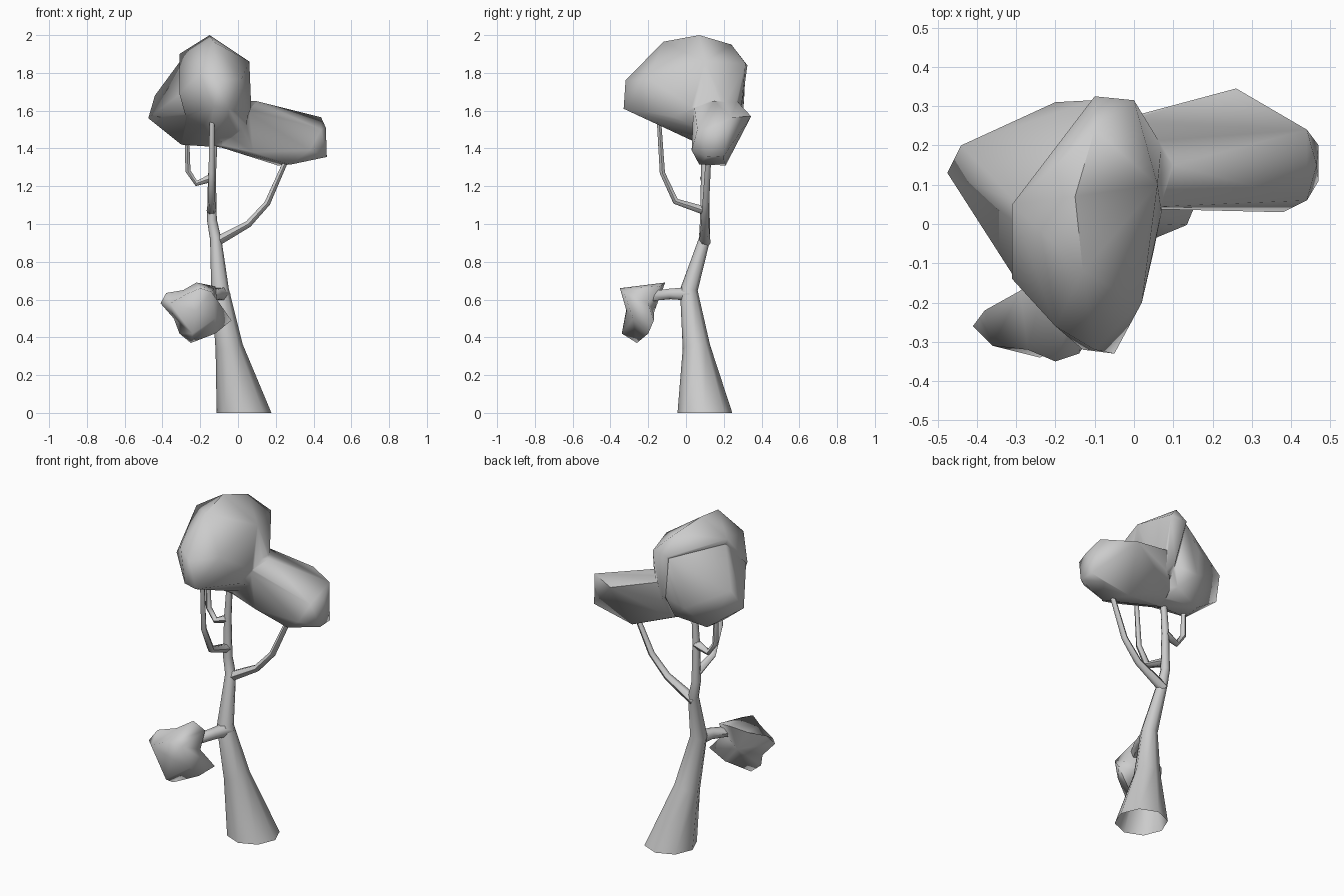
import bpy, bmesh, math
from mathutils import Vector

if "Cube" in bpy.data.objects:
    bpy.data.objects.remove(bpy.data.objects["Cube"])

def finish(bm, name, angle=60):
    bmesh.ops.recalc_face_normals(bm, faces=bm.faces)
    me = bpy.data.meshes.new(name)
    bm.to_mesh(me)
    bm.free()
    ob = bpy.data.objects.new(name, me)
    bpy.context.collection.objects.link(ob)
    smooth(ob, angle)
    return ob

def smooth(ob, angle):
    bpy.ops.object.select_all(action='DESELECT')
    ob.select_set(True)
    bpy.context.view_layer.objects.active = ob
    bpy.ops.object.shade_smooth_by_angle(angle=math.radians(angle))

def limb(name, path, sides, flat_base=False):
    """Tapered open tube through (x, y, z, radius) points."""
    bm = bmesh.new()
    pts = [Vector(p[:3]) for p in path]
    rings, prev = [], None
    for i, p in enumerate(pts):
        d = (pts[min(i + 1, len(pts) - 1)] - pts[max(i - 1, 0)]).normalized()
        if flat_base and i == 0:
            d = Vector((0, 0, 1))
        ref = prev or (Vector((1, 0, 0)) if abs(d.x) < 0.8 else Vector((0, 1, 0)))
        u = (ref - d * ref.dot(d)).normalized()
        v, prev = d.cross(u), u
        rings.append([bm.verts.new(p + path[i][3] * (u * math.cos(a) + v * math.sin(a)))
                      for a in (2 * math.pi * k / sides for k in range(sides))])
    for a, b in zip(rings, rings[1:]):
        for k in range(sides):
            n = (k + 1) % sides
            bm.faces.new((a[k], a[n], b[n], b[k]))
    return finish(bm, name)

def hull(name, pts):
    bm = bmesh.new()
    for p in pts:
        bm.verts.new(p)
    r = bmesh.ops.convex_hull(bm, input=bm.verts)
    loose = [g for g in set(r['geom_interior'] + r['geom_unused']) if isinstance(g, bmesh.types.BMVert)]
    bmesh.ops.delete(bm, geom=loose, context='VERTS')
    return finish(bm, name)

# Trunk and branches
limb("trunk", [(.032, .10, 0, .145), (-.047, .055, .35, .073), (-.095, .015, .65, .047),
               (-.118, .098, .92, .03), (-.138, .10, 1.02, .026),
               (-.138, .10, 1.25, .021), (-.125, .10, 1.46, .017)], 8, True)
limb("front_branch", [(-.14, .10, 1.07, .026), (-.14, -.055, 1.12, .019),
                      (-.14, -.125, 1.27, .016), (-.137, -.145, 1.58, .013)], 6)
limb("left_branch", [(-.138, .10, 1.245, .026), (-.22, .10, 1.215, .017),
                     (-.265, .10, 1.28, .016), (-.27, .10, 1.46, .013)], 6)
limb("right_branch", [(-.125, .10, .90, .03), (.055, .10, 1.0, .021),
                      (.155, .105, 1.11, .018), (.27, .12, 1.37, .014)], 6)
limb("lower_branch", [(-.08, .03, .63, .042), (-.11, -.08, .63, .032),
                      (-.155, -.17, .62, .03), (-.21, -.25, .57, .016)], 6)

# Crown: three lobes merged into one leaf mass
crown = hull("crown", [
    (-.15, .07, 2.0), (-.13, -.12, 1.965), (-.1, .24, 1.95), (-.31, .05, 1.9), (.06, .1, 1.86),
    (0, .315, 1.85), (-.1, .325, 1.84), (-.1, -.32, 1.76), (-.2, -.26, 1.8), (.02, -.2, 1.77),
    (-.05, -.33, 1.61), (-.13, -.32, 1.62), (-.31, -.14, 1.69), (-.28, -.13, 1.58),
    (.05, -.07, 1.57), (-.15, -.15, 1.545), (-.05, .03, 1.46), (-.15, .1, 1.41),
    (-.05, .29, 1.58), (.07, .2, 1.62), (.07, .03, 1.62), (.04, .2, 1.45)])
left = hull("left_lobe", [
    (-.475, .13, 1.56), (-.42, .06, 1.6), (-.44, .2, 1.68), (-.37, .12, 1.76), (-.2, .31, 1.7),
    (-.3, .08, 1.42), (-.28, .2, 1.42), (-.08, .1, 1.405), (-.1, .25, 1.46), (-.1, 0, 1.48),
    (-.33, -.04, 1.6), (-.2, .3, 1.55), (-.305, -.135, 1.69), (-.275, -.125, 1.58),
    (-.3, .055, 1.87), (-.105, .315, 1.83), (-.15, -.14, 1.55), (-.06, .28, 1.57)])
right = hull("right_lobe", [
    (.47, .2, 1.36), (.47, .11, 1.355), (.38, .03, 1.39), (.44, .06, 1.5), (.465, .15, 1.51),
    (.44, .24, 1.565), (.26, .345, 1.57), (.21, .21, 1.31), (.28, .07, 1.315), (.38, .2, 1.34),
    (.08, .05, 1.38), (.28, .065, 1.55), (-.04, .04, 1.65), (-.02, .27, 1.65), (-.06, .23, 1.43),
    (-.12, .09, 1.415), (.1, .15, 1.65)])
for lobe in (left, right):
    m = crown.modifiers.new("union", 'BOOLEAN')
    m.operation, m.solver, m.object = 'UNION', 'EXACT', lobe
    bpy.context.view_layer.objects.active = crown
    bpy.ops.object.modifier_move_to_index(modifier=m.name, index=0)
    bpy.ops.object.modifier_apply(modifier=m.name)
    bpy.data.objects.remove(lobe)
smooth(crown, 120)

# Small leaf tuft: star-like rim with a raised front and back
rim = [(-.41, -.26, .58), (-.38, -.22, .635), (-.29, -.17, .65), (-.22, -.11, .69),
       (-.12, -.14, .67), (-.11, -.2, .58), (-.035, -.17, .49), (-.12, -.2, .42),
       (-.25, -.26, .37), (-.31, -.27, .42), (-.34, -.24, .5)]
front = [(-.36, -.31, .58), (-.27, -.32, .63), (-.2, -.35, .66), (-.14, -.33, .64),
         (-.12, -.28, .5), (-.24, -.34, .42)]
bm = bmesh.new()
R = [bm.verts.new(p) for p in rim]
F = [bm.verts.new(p) for p in front]
C = bm.verts.new((-.22, -.315, .54))
B = bm.verts.new((-.22, -.17, .53))
link = [0, 0, 1, 2, 3, 3, 4, 4, 5, 5, 0]   # front vertex facing each rim vertex
for i in range(11):
    j = (i + 1) % 11
    bm.faces.new((R[i], R[j], B))
    a, b = F[link[i]], F[link[j]]
    bm.faces.new((R[i], R[j], a))
    if a != b:
        bm.faces.new((R[j], b, a))
for k in range(6):
    bm.faces.new((F[k], F[(k + 1) % 6], C))
finish(bm, "leaf_tuft", 100)
